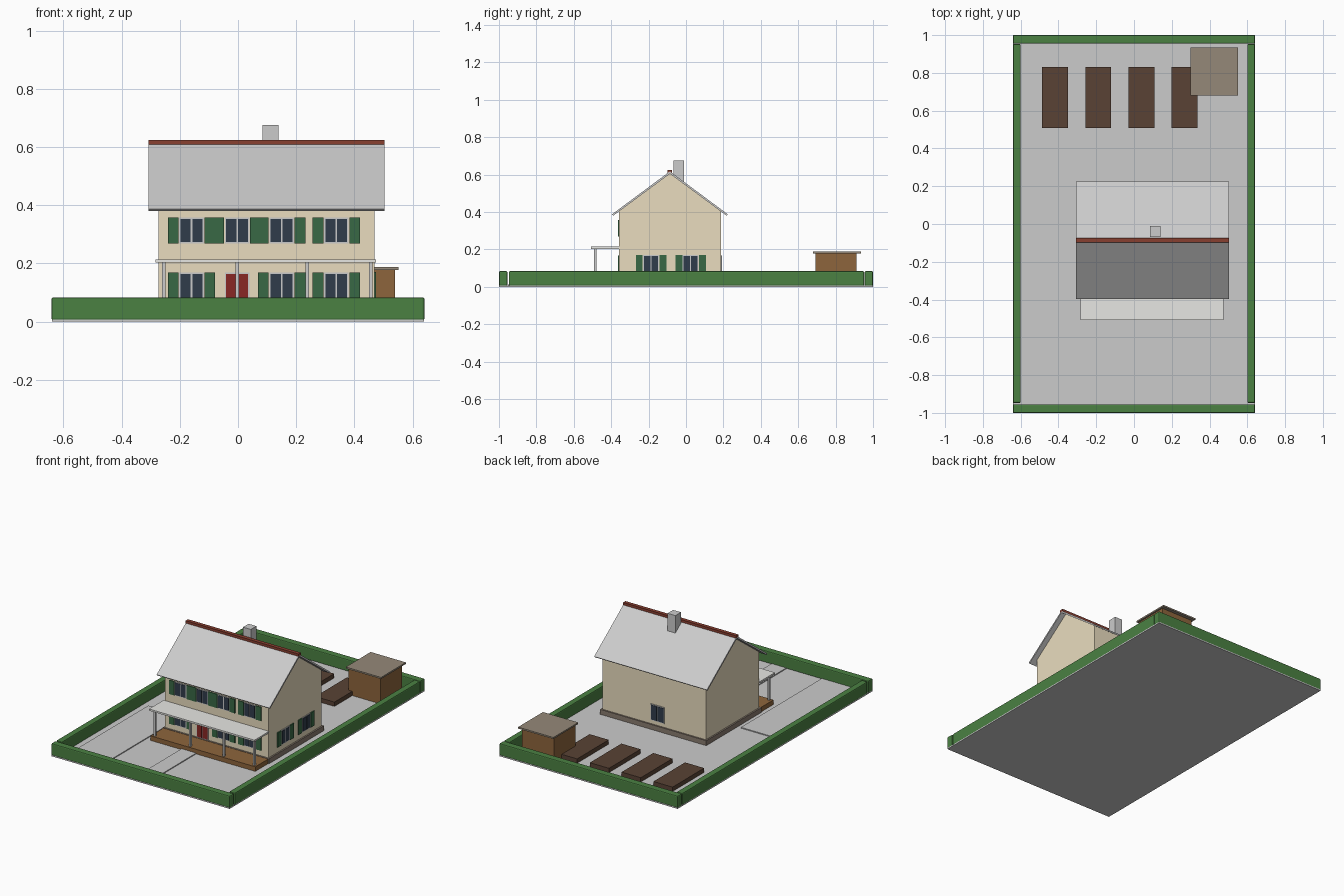
import bpy, bmesh

if "Cube" in bpy.data.objects:
    bpy.data.objects.remove(bpy.data.objects["Cube"])

MATS = {}
COLORS = {
    "hedge": (.07, .22, .055), "wall": (.82, .72, .52), "shutter": (.04, .14, .06),
    "glass": (.03, .045, .07), "door": (.25, .02, .018), "deck": (.27, .13, .045),
    "soil": (.10, .055, .035), "ridge": (.25, .05, .03), "shed_roof": (.30, .25, .19),
    "base": (.25, .20, .16), "white": (.8, .8, .77),
}


def finish(name, bm, color=None, bevel=0):
    bmesh.ops.recalc_face_normals(bm, faces=bm.faces)
    me = bpy.data.meshes.new(name)
    bm.to_mesh(me)
    bm.free()
    ob = bpy.data.objects.new(name, me)
    bpy.context.collection.objects.link(ob)
    if color:
        if color not in MATS:
            MATS[color] = bpy.data.materials.new(color)
            MATS[color].diffuse_color = (*COLORS[color], 1)
        me.materials.append(MATS[color])
    if bevel:
        m = ob.modifiers.new("bevel", "BEVEL")
        m.width, m.segments = bevel, 2
    return ob


def box(name, x0, x1, y0, y1, z0, z1, color=None, bevel=0):
    bm = bmesh.new()
    bmesh.ops.create_cube(bm, size=1)
    for v in bm.verts:
        v.co = (x1 if v.co.x > 0 else x0, y1 if v.co.y > 0 else y0, z1 if v.co.z > 0 else z0)
    return finish(name, bm, color, bevel)


def extrude_x(name, profile, x0, x1, color=None):
    """Extrude a (y, z) outline along x."""
    bm = bmesh.new()
    f = bm.faces.new([bm.verts.new((x0, y, z)) for y, z in profile])
    r = bmesh.ops.extrude_face_region(bm, geom=[f])
    for v in r["geom"]:
        if isinstance(v, bmesh.types.BMVert):
            v.co.x = x1
    return finish(name, bm, color)


X0, X1, Y0, Y1 = -.273, .469, -.3585, .1865   # house walls
YR = (Y0 + Y1) / 2                            # ridge line
G = .008                                      # ground top


def on_wall(side, name, u0, u1, z0, z1, depth, color=None):
    """Thin panel lying on one wall of the house."""
    if side == "front":
        return box(name, u0, u1, Y0 - depth, Y0 + .004, z0, z1, color)
    if side == "back":
        return box(name, u0, u1, Y1 - .004, Y1 + depth, z0, z1, color)
    return box(name, X1 - .004, X1 + depth, u0, u1, z0, z1, color)


def window(side, c, z0, z1, shutters=True, w=.085, pane="glass", name="window"):
    h = w / 2
    on_wall(side, name + "_frame", c - h, c + h, z0, z1, .004)
    for s in (-1, 1):
        a, b = sorted((c + s * .003, c + s * (h - .005)))
        on_wall(side, name + "_leaf", a, b, z0 + .005, z1 - .005, .006, pane)
        if shutters:
            a, b = sorted((c + s * (h + .002), c + s * (h + .039)))
            on_wall(side, "shutter", a, b, z0, z1, .006, "shutter")


# Plot, driveway and front path
box("ground", -.64, .64, -1, 1, 0, G)
box("driveway", -.56, -.31, -.95, -.12, G - .002, G + .006)
box("front_path", -.055, .05, -.95, -.50, G - .002, G + .006)

# Hedges
for s in (-1, 1):
    a, b = sorted((s * .6, s * .641))
    box("side_hedge", a, b, -.947, .953, .005, .083, "hedge", .006)
    a, b = sorted((s * .955, s * 1.0))
    box("end_hedge", -.641, .641, a, b, .005, .083, "hedge", .006)

# House body
box("foundation", X0 - .01, X1 + .01, Y0 - .01, Y1 + .01, G - .002, .04, "base")
extrude_x("house_walls", [(Y0, .035), (Y1, .035), (Y1, .403), (YR, .605), (Y0, .403)], X0, X1, "wall")

# Roof, ridge cap and chimney
extrude_x("roof", [(YR - .31, .387), (YR, .617), (YR + .31, .387),
                   (YR + .303, .380), (YR, .604), (YR - .303, .380)], -.307, .503)
box("ridge_cap", -.307, .503, YR - .012, YR + .012, .608, .624, "ridge")
box("chimney", .084, .14, -.068, -.011, .50, .675)

# Windows and door
for c in (-.16, -.003, .15, .338):
    window("front", c, .268, .358)
for c in (-.16, .15, .338):
    window("front", c, .075, .168)
window("front", -.003, .04, .168, False, pane="door", name="door")
for c in (-.187, .025):
    window("right", c, .075, .17)
window("back", .073, .065, .17, False, .10)

# Porch
box("porch_deck", X0 - .005, X1 + .005, -.50, Y0 - .002, G - .002, .038, "deck")
box("porch_roof", -.283, .474, -.508, Y0 + .002, .203, .214, "white")
for x in (-.256, -.002, .238, .457):
    box("porch_post", x - .006, x + .006, -.491, -.479, .036, .205)

# Garden beds
for i in range(4):
    x = -.486 + .2285 * i
    box("garden_bed", x, x + .137, .508, .832, G - .002, .036, "soil")

# Shed
box("shed", .31, .54, .692, .912, G - .002, .18, "deck")
box("shed_roof", .298, .551, .68, .935, .178, .188, "shed_roof")

for m in bpy.data.materials:
    if m.users and not m.is_grease_pencil:
        m.use_nodes = True
        m.node_tree.nodes["Principled BSDF"].inputs["Base Color"].default_value = m.diffuse_color
